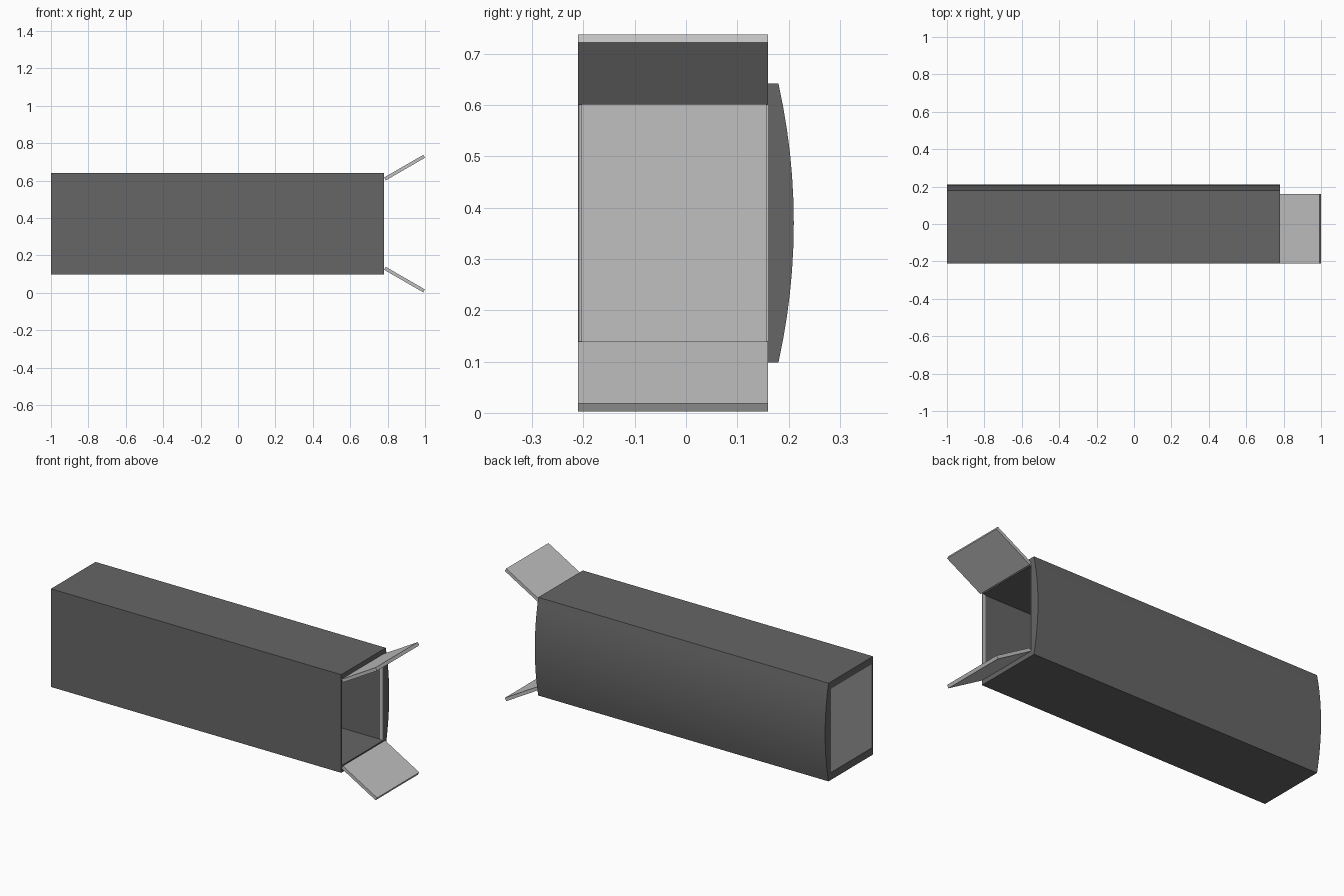
import bpy, bmesh, math
from mathutils import Matrix, Vector

if "Cube" in bpy.data.objects:
    bpy.data.objects.remove(bpy.data.objects["Cube"])


def material(name, value):
    m = bpy.data.materials.new(name)
    m.diffuse_color = (value, value, value, 1)
    m.use_nodes = True
    m.node_tree.nodes["Principled BSDF"].inputs["Base Color"].default_value = m.diffuse_color
    return m


DARK = material("dark grey", 0.133)
LIGHT = material("light grey", 0.527)

X0, X1 = -1.0, 0.78          # body ends
Z0, Z1, ZC = 0.098, 0.642, 0.37
IN_Y, IN_Z = (-0.207, 0.16), (0.137, 0.603)   # opening


def prism(name, profile, x0, x1, mat):
    """Extrude a (y, z) profile along x; the curved back is smooth."""
    bm = bmesh.new()
    face = bm.faces.new([bm.verts.new((x0, y, z)) for y, z in profile])
    ext = bmesh.ops.extrude_face_region(bm, geom=[face])
    verts = [g for g in ext["geom"] if isinstance(g, bmesh.types.BMVert)]
    bmesh.ops.translate(bm, verts=verts, vec=(x1 - x0, 0, 0))
    bmesh.ops.recalc_face_normals(bm, faces=bm.faces)
    if len(profile) > 4:
        for f in bm.faces:
            f.smooth = f.normal.y > 0.5
    return finish(name, bm, mat)


def finish(name, bm, mat):
    me = bpy.data.meshes.new(name)
    bm.to_mesh(me)
    bm.free()
    me.materials.append(mat)
    ob = bpy.data.objects.new(name, me)
    bpy.context.collection.objects.link(ob)
    return ob


def rect(y0, y1, z0, z1):
    return [(y0, z0), (y1, z0), (y1, z1), (y0, z1)]


# Body shell: flat front, bowed back
half, sag = (Z1 - Z0) / 2, 0.03
radius = (half ** 2 + sag ** 2) / (2 * sag)
span = math.asin(half / radius)
N = 12
arc = []
for i in range(N + 1):
    a = -span + 2 * span * i / N
    arc.append((0.21 - radius + radius * math.cos(a), ZC + radius * math.sin(a)))
body = prism("body_shell", [(-0.21, Z0)] + arc + [(-0.21, Z1)], X0, X1, DARK)

# Rectangular bore through the whole body
cutter = prism("bore_cutter", rect(*IN_Y, *IN_Z), X0 - 0.1, X1 + 0.1, DARK)
cutter.hide_render = True
cutter.hide_viewport = True
cut = body.modifiers.new("bore", "BOOLEAN")
cut.operation = "DIFFERENCE"
cut.solver = "EXACT"
cut.object = cutter

# Panel closing the far end
prism("end_panel", rect(*IN_Y, *IN_Z), X0 + 0.003, X0 + 0.018, LIGHT)

# Thin strips on both sides of the open end
for name, y in (("front_jamb", IN_Y[0]), ("back_jamb", IN_Y[1] - 0.004)):
    prism(name, rect(y, y + 0.004, *IN_Z), X1 - 0.018, X1 + 0.001, LIGHT)

# Two flaps swung open by 30 degrees, mirrored about the middle height
LENGTH, THICK = 0.242, 0.018
for name, side in (("upper_flap", 1), ("lower_flap", -1)):
    bm = bmesh.new()
    bmesh.ops.create_cube(bm, size=1)
    bmesh.ops.scale(bm, vec=(LENGTH, 0.37, THICK), verts=bm.verts)
    bmesh.ops.translate(bm, vec=(LENGTH / 2, -0.025, side * THICK / 2), verts=bm.verts)
    bmesh.ops.transform(bm, matrix=Matrix.Rotation(-side * math.pi / 6, 4, "Y"), verts=bm.verts)
    bmesh.ops.translate(bm, vec=Vector((0.79, 0, ZC + side * 0.231)), verts=bm.verts)
    finish(name, bm, LIGHT)
